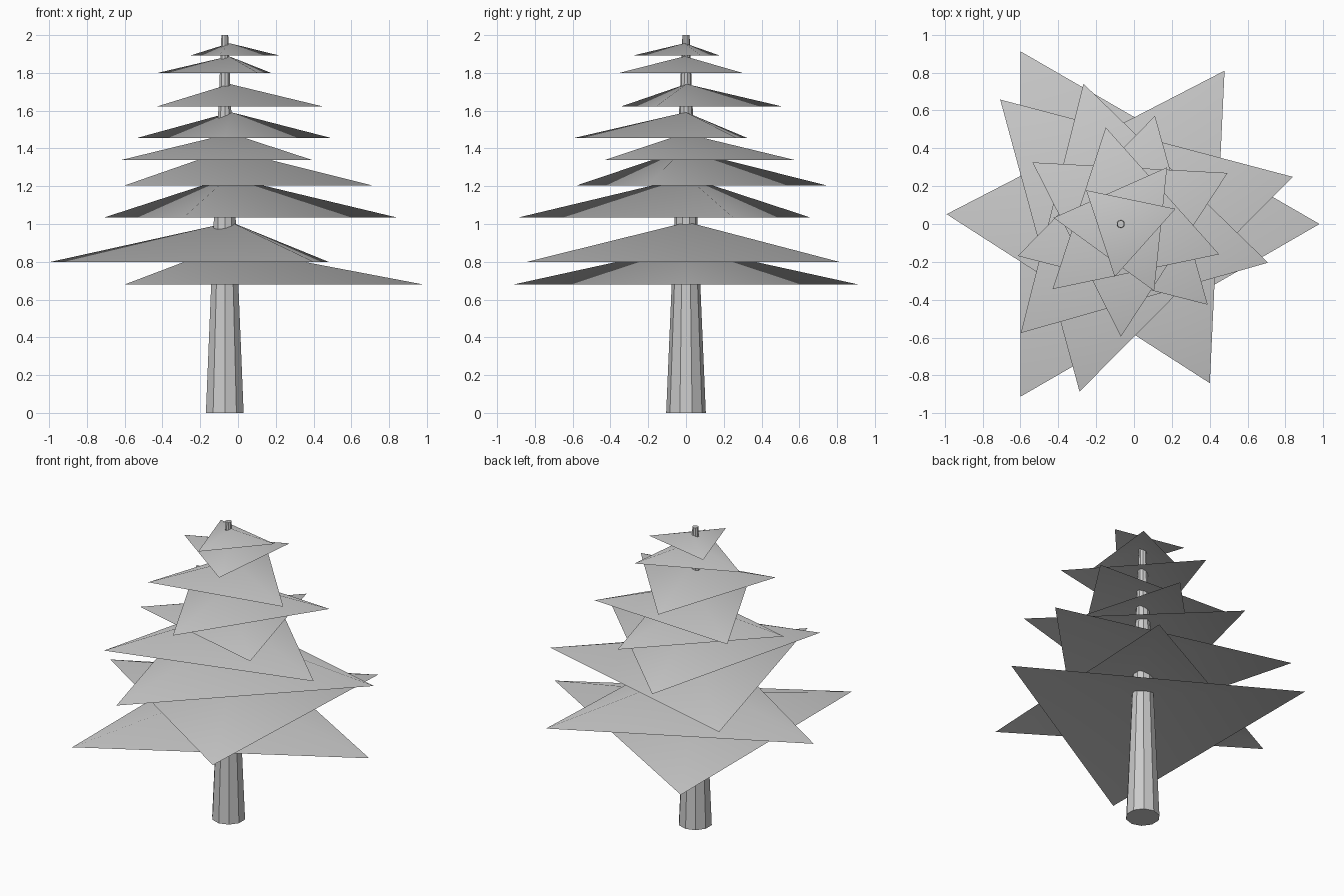
import bpy
from math import radians

# Tapered trunk
bpy.ops.mesh.primitive_cone_add(vertices=10, radius1=0.105, radius2=0.019,
                                depth=2.0, location=(-0.07, 0, 1.0))
bpy.context.object.name = "trunk"

# Foliage tiers: centre x, centre y, base z, height, radius, direction of one corner
tiers = [
    (-0.073, 0.000, 0.68, 0.200, 1.053, 0),
    (-0.037, 0.007, 0.80, 0.21, 0.954, 57.3),
    (-0.052, 0.007, 1.035, 0.213, 0.923, 15.2),
    (-0.052, -0.013, 1.205, 0.19, 0.784, -14.1),
    (-0.038, -0.008, 1.34, 0.14, 0.598, 75.6),
    (-0.037, 0.000, 1.455, 0.137, 0.596, 26.9),
    (-0.043, 0.002, 1.622, 0.119, 0.519, -18.2),
    (-0.048, -0.007, 1.80, 0.088, 0.379, 54),
    (-0.045, -0.007, 1.892, 0.065, 0.278, 18.2),
]


# Each tier is a shallow, smooth-shaded three-sided pyramid, open underneath
def add_tier(number, x, y, z, height, radius, angle):
    # the primitive's first corner points along +y
    bpy.ops.mesh.primitive_cone_add(vertices=3, radius1=radius, radius2=0, depth=height,
                                    end_fill_type='NOTHING',
                                    location=(x, y, z + height / 2),
                                    rotation=(0, 0, radians(angle - 90)))
    bpy.ops.object.shade_smooth()
    bpy.context.object.name = f"foliage_tier_{number}"


for i, tier in enumerate(tiers, 1):
    add_tier(i, *tier)
